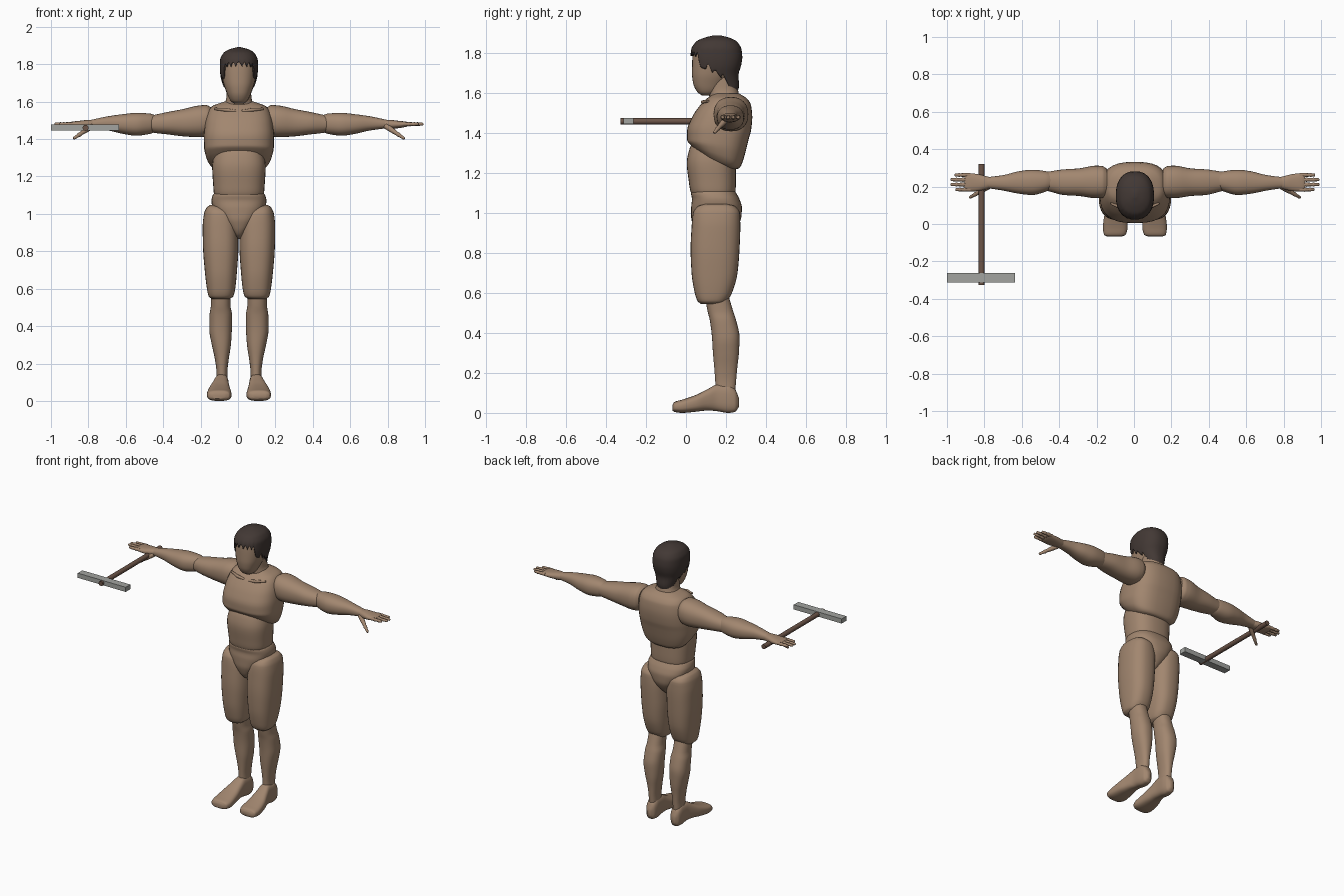
import bpy
import bmesh
from math import sin, cos, pi, copysign
from mathutils import Vector

cube = bpy.data.objects.get("Cube")
if cube:
    bpy.data.objects.remove(cube, do_unlink=True)

CENTRE = 0.005  # body midline


def material(name, colour):
    mat = bpy.data.materials.new(name)
    mat.use_nodes = True
    mat.diffuse_color = (*colour, 1)
    mat.node_tree.nodes["Principled BSDF"].inputs["Base Color"].default_value = (*colour, 1)
    return mat


skin = material("skin", (.36, .24, .16))
hair_brown = material("dark brown hair", (.055, .04, .035))
wood = material("handle wood", (.15, .09, .065))
steel = material("grey steel", (.36, .37, .35))


def sample(rows, p):
    """Monotone cubic interpolation of table rows at position p."""
    p = min(max(p, rows[0][0]), rows[-1][0])
    i = 0
    while i < len(rows) - 2 and p > rows[i + 1][0]:
        i += 1

    def slope(k, c):
        return (rows[k + 1][c] - rows[k][c]) / (rows[k + 1][0] - rows[k][0])

    def tangent(k, c):
        if k == 0:
            return slope(0, c)
        if k == len(rows) - 1:
            return slope(k - 1, c)
        a, b = slope(k - 1, c), slope(k, c)
        return 2 * a * b / (a + b) if a * b > 0 else 0

    h = rows[i + 1][0] - rows[i][0]
    t = (p - rows[i][0]) / h
    ease = t * t * (3 - 2 * t)
    return [rows[i][c] + (rows[i + 1][c] - rows[i][c]) * ease
            + h * (t * (1 - t) ** 2 * tangent(i, c) - t * t * (1 - t) * tangent(i + 1, c))
            for c in range(1, len(rows[0]))]


def rim(extents, angle, power):
    """Point on a superellipse that fills the given extents."""
    a0, a1, b0, b1 = extents
    c, s = cos(angle), sin(angle)
    return ((a0 + a1) / 2 + (a1 - a0) / 2 * copysign(abs(c) ** (2 / power), c),
            (b0 + b1) / 2 + (b1 - b0) / 2 * copysign(abs(s) ** (2 / power), s))


def finish(bm, name, mat, side=1, angle=50):
    """Move to the chosen side of the body and shade smoothly."""
    for v in bm.verts:
        v.co.x = CENTRE + side * v.co.x
    bmesh.ops.recalc_face_normals(bm, faces=bm.faces)
    mesh = bpy.data.meshes.new(name)
    bm.to_mesh(mesh)
    bm.free()
    obj = bpy.data.objects.new(name, mesh)
    bpy.context.collection.objects.link(obj)
    mesh.materials.append(mat)
    bpy.ops.object.select_all(action='DESELECT')
    obj.select_set(True)
    bpy.context.view_layer.objects.active = obj
    bpy.ops.object.shade_smooth_by_angle(angle=angle * pi / 180)
    return obj


def bridge(bm, rings):
    count = len(rings[0])
    for low, high in zip(rings, rings[1:]):
        for k in range(count):
            n = (k + 1) % count
            bm.faces.new((low[k], low[n], high[n], high[k]))


def loft(name, axis, rows, side=1, power=2.3, shape=None, sides=32):
    """Solid through cross-sections; each row is position then extents."""
    spots = [a[0] + (b[0] - a[0]) * k / 4 for a, b in zip(rows, rows[1:]) for k in range(4)]
    spots.append(rows[-1][0])
    bm = bmesh.new()
    rings = []
    for p in spots:
        ring = []
        for k in range(sides):
            a, b = rim(sample(rows, p), 2 * pi * k / sides, power)
            co = Vector({'x': (p, a, b), 'y': (a, p, b), 'z': (a, b, p)}[axis])
            if shape:
                shape(co)
            ring.append(bm.verts.new(co))
        rings.append(ring)
    bridge(bm, rings)
    bm.faces.new(rings[0])
    bm.faces.new(rings[-1])
    return finish(bm, name, skin, side)


def centred(rows):
    """Expand (height, half width, front, back) to full extents."""
    return [(z, -w, w, front, back) for z, w, front, back in rows]


def rod(name, points, radii, mat, side=1, sides=12):
    """Round rod along a path with a radius at each point."""
    points = [Vector(p) for p in points]
    bm = bmesh.new()
    turn = (points[-1] - points[0]).to_track_quat('Z', 'Y')
    rings = [[bm.verts.new(p + turn @ Vector((r * cos(2 * pi * k / sides), r * sin(2 * pi * k / sides), 0)))
              for k in range(sides)] for p, r in zip(points, radii)]
    bridge(bm, rings)
    bm.faces.new(rings[0])
    bm.faces.new(rings[-1])
    return finish(bm, name, mat, side)


# Head and neck
loft("head", 'z', centred([
    (1.59, .025, .08, .13), (1.605, .045, .058, .16), (1.65, .066, .036, .2),
    (1.7, .083, .03, .235), (1.76, .093, .031, .265), (1.82, .094, .036, .265),
    (1.86, .075, .065, .24), (1.88, .04, .11, .2)]))
loft("neck", 'z', centred([
    (1.5, .1, .12, .28), (1.57, .085, .118, .27), (1.62, .067, .113, .26), (1.68, .064, .12, .245)]))

# Hair cap with a jagged hairline
HAIR = centred([
    (1.59, .055, .13, .25), (1.64, .066, .09, .266), (1.69, .086, .045, .262),
    (1.74, .099, .027, .276), (1.78, .102, .022, .282), (1.82, .101, .026, .278),
    (1.86, .083, .052, .255), (1.88, .052, .095, .215), (1.891, .01, .14, .17)])
HAIRLINE = [(0, 1.815), (.75, 1.81), (1.05, 1.725), (1.2, 1.75), (1.6, 1.71), (1.85, 1.69), (2.1, 1.62), (pi, 1.61)]
bm = bmesh.new()
rings = []
COLUMNS, LEVELS = 96, 24
for j in range(LEVELS + 1):
    ring = []
    for k in range(COLUMNS):
        angle = 2 * pi * k / COLUMNS
        from_front = min(angle, 2 * pi - angle)
        edge = sample(HAIRLINE, from_front)[0] - (0, .012, .026, .008)[k % 4]
        top = HAIR[-1][0]
        z = top - (top - edge) * (j / LEVELS) ** 1.5
        x, y = rim(sample(HAIR, z), angle - pi / 2, 2.3)
        ring.append(bm.verts.new((x, y, z)))
    rings.append(ring)
bridge(bm, rings)
bm.faces.new(rings[0])
hair = finish(bm, "hair", hair_brown)
shell = hair.modifiers.new("thickness", 'SOLIDIFY')
shell.thickness = .008


# Torso
def rib_arch(co):
    low = min(max((1.38 - co.z) / .1, 0), 1)
    co.z -= low * (co.y - .15) * .35


loft("chest", 'z', centred([
    (1.25, .12, .11, .24), (1.265, .145, .07, .265), (1.3, .172, .03, .285), (1.35, .186, .006, .305),
    (1.41, .188, .005, .325), (1.48, .182, .03, .332), (1.54, .168, .07, .326),
    (1.575, .145, .105, .305), (1.6, .08, .14, .265)]), power=2.7, shape=rib_arch)
loft("abdomen", 'z', centred([
    (1.08, .12, .04, .23), (1.11, .134, .022, .248), (1.16, .138, .014, .25),
    (1.25, .143, .004, .25), (1.33, .13, .02, .25), (1.38, .1, .06, .22)]), power=2.5)
loft("pelvis", 'z', centred([
    (.865, .012, .1, .18), (.89, .03, .06, .22), (.93, .068, .038, .255), (.98, .11, .026, .277),
    (1.03, .14, .026, .28), (1.07, .147, .03, .268), (1.1, .14, .025, .252), (1.118, .125, .035, .24)]), power=2.5)

for side, label in ((1, "left"), (-1, "right")):
    rod(label + "_collarbone", [(.015, .085, 1.548), (.07, .085, 1.556), (.13, .11, 1.562)],
        (.008, .01, .006), skin, side)

    # Arm
    loft(label + "_upper_arm", 'x', [
        (.15, .15, .295, 1.44, 1.57), (.175, .14, .31, 1.415, 1.582), (.21, .138, .312, 1.41, 1.58),
        (.3, .15, .297, 1.415, 1.56), (.38, .155, .292, 1.425, 1.545),
        (.45, .172, .282, 1.433, 1.53), (.5, .185, .275, 1.445, 1.52)], side)
    loft(label + "_forearm", 'x', [
        (.44, .19, .27, 1.44, 1.525), (.48, .172, .283, 1.427, 1.537), (.55, .155, .29, 1.418, 1.54),
        (.62, .162, .282, 1.428, 1.533), (.7, .178, .262, 1.446, 1.522), (.79, .192, .25, 1.458, 1.503)], side)

    # Hand with four jointed fingers and a thumb
    loft(label + "_palm", 'x', [
        (.765, .195, .248, 1.458, 1.503), (.8, .185, .257, 1.455, 1.503), (.85, .175, .268, 1.458, 1.498),
        (.895, .174, .272, 1.466, 1.493), (.91, .185, .262, 1.473, 1.488)], side)
    for number, (y, tip) in enumerate(((.184, .96), (.211, .986), (.237, .986), (.262, .964))):
        length = tip - .88
        steps = (0, .3, .36, .42, .64, .7, .76, .96, 1)
        rod(f"{label}_finger_{number + 1}", [(.88 + length * s, y, 1.48) for s in steps],
            (.011, .01, .012, .01, .009, .011, .009, .008, .004), skin, side)
    root, tip = Vector((.785, .2, 1.47)), Vector((.885, .14, 1.402))
    rod(label + "_thumb", [root.lerp(tip, t) for t in (0, .35, .6, .68, .76, .96, 1)],
        (.016, .014, .01, .012, .009, .008, .004), skin, side)

    # Leg
    loft(label + "_thigh", 'z', [
        (.545, .05, .145, .075, .19), (.56, .03, .162, .058, .205), (.6, .02, .171, .044, .23),
        (.7, .01, .183, .028, .258), (.82, .003, .192, .023, .268), (.93, .004, .194, .028, .272),
        (1.0, .02, .187, .035, .27), (1.035, .06, .172, .06, .245), (1.047, .11, .155, .1, .2)], side, 2.5)
    loft(label + "_shin", 'z', [
        (.09, .062, .12, .15, .245), (.15, .062, .12, .147, .25), (.22, .055, .128, .142, .256),
        (.3, .043, .145, .135, .265), (.38, .038, .158, .13, .268), (.46, .037, .157, .12, .252),
        (.51, .045, .15, .108, .236), (.58, .045, .15, .095, .215)], side)
    loft(label + "_foot", 'y', [
        (-.068, .075, .145, .012, .04), (-.058, .05, .165, .005, .055), (-.02, .04, .171, 0, .066),
        (.05, .045, .163, .006, .09), (.11, .052, .145, .012, .12), (.16, .055, .132, .008, .143),
        (.21, .054, .13, 0, .143), (.245, .06, .124, .005, .12), (.265, .08, .105, .03, .075)], side, 2.8)

# Long-handled hammer held in the right hand
rod("hammer_handle", [(-.82, -.327, 1.46), (-.82, .322, 1.46)], (.016, .016), wood)
bm = bmesh.new()
bmesh.ops.create_cube(bm, size=1)
for v in bm.verts:
    v.co = Vector((v.co.x * .365 - .8225, v.co.y * .05 - .288, v.co.z * .032 + 1.462))
finish(bm, "hammer_head", steel, angle=30)
